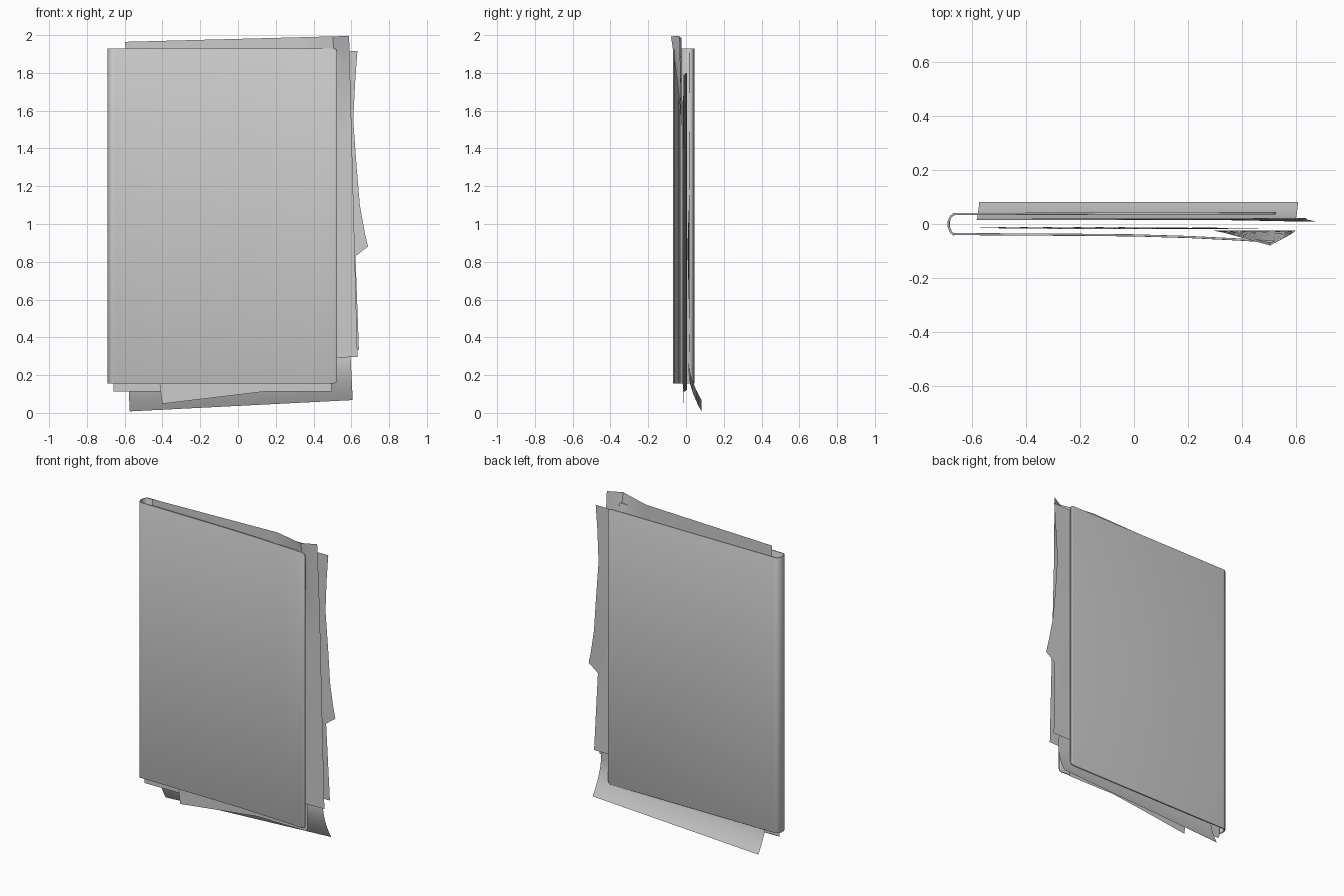
import bpy, bmesh, math

if "Cube" in bpy.data.objects:
    bpy.data.objects.remove(bpy.data.objects["Cube"])


def grid_object(name, us, vs, fn):
    """Surface through fn(u, v) -> (x, y, z) on a grid of parameters."""
    bm = bmesh.new()
    rows = [[bm.verts.new(fn(u, v)) for u in us] for v in vs]
    for a, b in zip(rows, rows[1:]):
        for i in range(len(us) - 1):
            bm.faces.new((a[i], a[i + 1], b[i + 1], b[i]))
    mesh = bpy.data.meshes.new(name)
    bm.to_mesh(mesh)
    bm.free()
    ob = bpy.data.objects.new(name, mesh)
    bpy.context.collection.objects.link(ob)
    return ob


def smooth(ob, angle=30):
    bpy.ops.object.select_all(action='DESELECT')
    ob.select_set(True)
    bpy.context.view_layer.objects.active = ob
    bpy.ops.object.shade_smooth_by_angle(angle=math.radians(angle))


def steps(n):
    return [i / n for i in range(n + 1)]


def lerp_table(t, table):
    for (t0, a), (t1, b) in zip(table, table[1:]):
        if t <= t1:
            return a + (b - a) * (t - t0) / (t1 - t0)
    return table[-1][1]


def paper(name, corner, w, h, deg, depth, nu=16, nv=24):
    """Sheet from its bottom left corner (x, z), tilted by deg; depth(u, v) gives y."""
    c, s = math.cos(math.radians(deg)), math.sin(math.radians(deg))

    def fn(u, v):
        a, b = u * w, v * h
        return (corner[0] + a * c - b * s, depth(u, v), corner[1] + a * s + b * c)
    ob = grid_object(name, steps(nu), steps(nv), fn)
    smooth(ob)
    return ob


# Folder cover: one bent strip, (x, y, corner inset) from back edge round the spine to front edge
profile = [(0.525, 0.040, 0.018), (0.520, 0.040, 0.006), (0.508, 0.040, 0),
           (-0.655, 0.037, 0), (-0.668, 0.036, 0), (-0.678, 0.028, 0),
           (-0.686, 0.010, 0), (-0.686, -0.010, 0), (-0.678, -0.030, 0),
           (-0.668, -0.038, 0), (-0.655, -0.037, 0), (-0.40, -0.039, 0),
           (-0.20, -0.040, 0), (0.0, -0.042, 0), (0.20, -0.048, 0),
           (0.38, -0.057, 0), (0.508, -0.065, 0), (0.520, -0.066, 0.006),
           (0.525, -0.066, 0.018)]
Z0, Z1 = 0.155, 1.93


def cover_point(i, v):
    x, y, inset = profile[i]
    return (x, y, Z0 + inset + v * (Z1 - Z0 - 2 * inset))


cover = grid_object("folder_cover", range(len(profile)), [0, 1], cover_point)
mod = cover.modifiers.new("thickness", 'SOLIDIFY')
mod.thickness = 0.008
mod.offset = 0
bev = cover.modifiers.new("edge_rounding", 'BEVEL')
bev.width = 0.002
bev.segments = 2
bev.limit_method = 'ANGLE'
bev.angle_limit = math.radians(50)
smooth(cover)


# Front sheet: sticks out at the top, right corner folded forward
def front_depth(u, v):
    ridge = max(0, 1 - abs(u - 0.93) / (0.17 if u < 0.93 else 0.085))
    return -0.024 - 0.056 * ridge * max(0, (v - 0.72) / 0.28) ** 1.3


paper("front_sheet", (-0.553, 0.265), 1.186, 1.70, 1.5, front_depth, 28)

# Back sheet: hangs out at the bottom and curls backwards
paper("curled_sheet", (-0.573, 0.008), 1.182, 1.69, 2.9,
      lambda u, v: 0.014 + 0.068 * max(0, 1 - v / 0.12) ** 1.7, 8, 60)

# Straight stack of sheets in the middle
for k, y in enumerate((-0.009, -0.003, 0.003)):
    paper(f"stack_sheet_{k}", (-0.66, 0.112 + 0.004 * k), 1.155, 1.68, 0,
          lambda u, v, y=y: y + 0.003 * math.sin(5 * u), 12, 8)

# Slanted sheet whose lower corner peeks out below
paper("slanted_sheet", (-0.402, 0.048), 0.88, 1.55, 6.8,
      lambda u, v: -0.015 + 0.003 * math.sin(4 * u + 3 * v), 12, 12)

# Crumpled sheet with a ragged right edge
edge = [(0.335, 0.640), (0.83, 0.622), (0.88, 0.688), (0.95, 0.672), (1.10, 0.645),
        (1.30, 0.628), (1.55, 0.610), (1.75, 0.620), (1.915, 0.632)]


def crumpled(u, z):
    right = lerp_table(z, edge)
    x = -0.545 + u * 1.155 if u < 1 else right
    bump = math.exp(-((z - 0.9) / 0.25) ** 2)
    y = 0.019 - 0.008 * u ** 4 * bump + 0.003 * math.sin(6 * z) * u
    return (x, y, z - 0.02 * (1 - u))


us = [i / 12 for i in range(13)]
us[-2] = 0.93
smooth(grid_object("crumpled_sheet", us, [z for z, _ in edge], crumpled))
